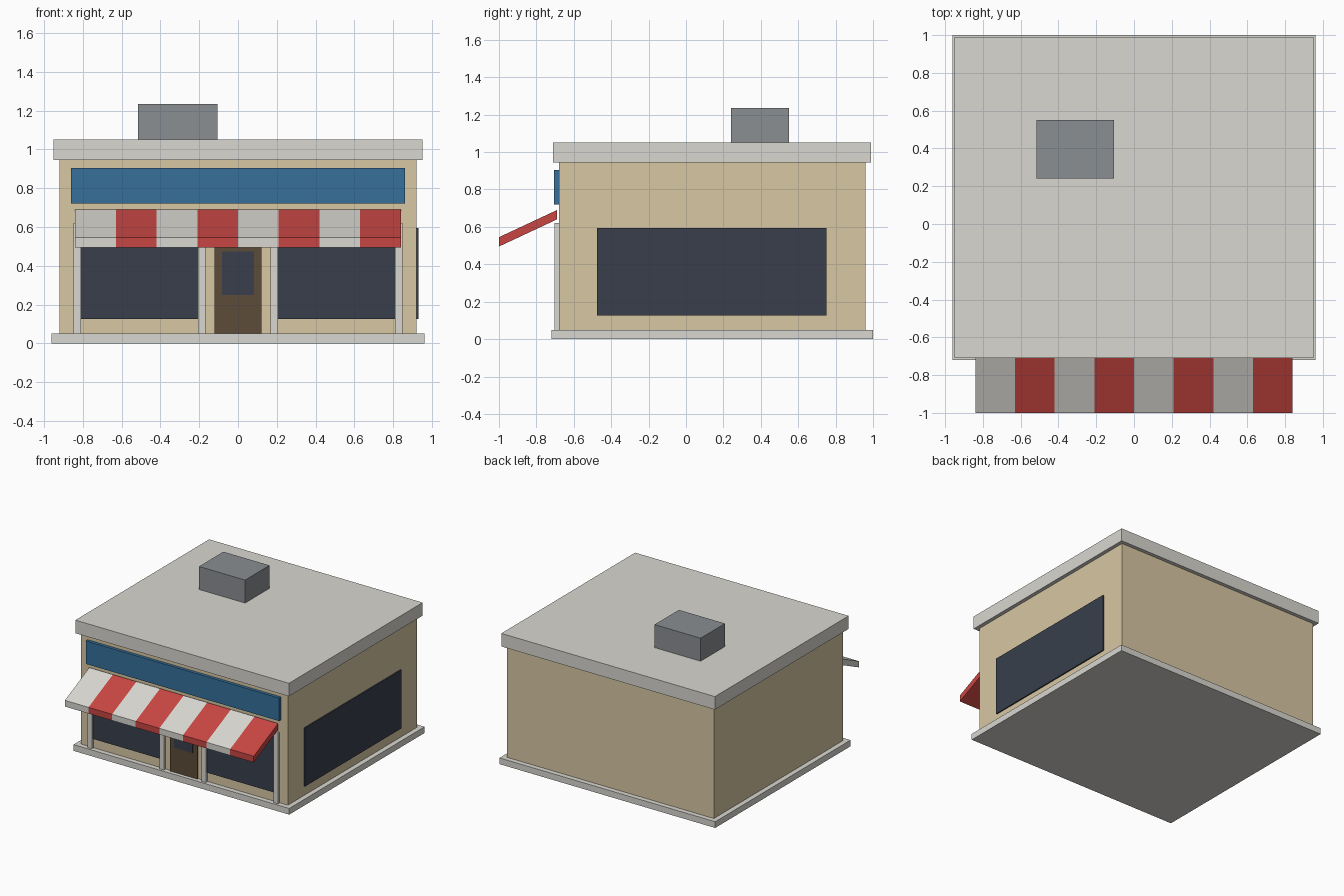
import bpy
import bmesh

if "Cube" in bpy.data.objects:
    bpy.data.objects.remove(bpy.data.objects["Cube"], do_unlink=True)


def material(name, rgb):
    """Flat material from an 8-bit sRGB colour."""
    lin = [((c / 255 + 0.055) / 1.055) ** 2.4 for c in rgb]
    m = bpy.data.materials.new(name)
    m.use_nodes = True
    m.diffuse_color = (*lin, 1)
    bsdf = m.node_tree.nodes["Principled BSDF"]
    bsdf.inputs["Base Color"].default_value = (*lin, 1)
    return m


sand = material("sand wall", (216, 199, 163))
pale = material("pale concrete", (216, 215, 208))
glass = material("dark glass", (56, 63, 76))
brown = material("brown door", (92, 76, 56))
blue = material("blue sign", (54, 112, 155))
red = material("awning red", (200, 70, 66))
grey = material("metal grey", (138, 142, 146))


def prism(name, profile, x0, x1, mat):
    """Extrude a (y, z) outline from x0 to x1."""
    bm = bmesh.new()
    face = bm.faces.new([bm.verts.new((x0, y, z)) for y, z in profile])
    ext = bmesh.ops.extrude_face_region(bm, geom=[face])
    moved = [v for v in ext["geom"] if isinstance(v, bmesh.types.BMVert)]
    bmesh.ops.translate(bm, verts=moved, vec=(x1 - x0, 0, 0))
    bmesh.ops.recalc_face_normals(bm, faces=bm.faces)
    mesh = bpy.data.meshes.new(name)
    bm.to_mesh(mesh)
    bm.free()
    mesh.materials.append(mat)
    obj = bpy.data.objects.new(name, mesh)
    bpy.context.collection.objects.link(obj)
    return obj


def box(name, x, y, z, mat):
    outline = [(y[0], z[0]), (y[1], z[0]), (y[1], z[1]), (y[0], z[1])]
    return prism(name, outline, x[0], x[1], mat)


# Building shell
FRONT = -0.68
box("base_slab", (-0.96, 0.96), (-0.72, 1.0), (0, 0.05), pale)
box("walls", (-0.92, 0.92), (FRONT, 0.96), (0.05, 0.95), sand)
box("roof_slab", (-0.95, 0.95), (-0.71, 0.99), (0.945, 1.05), pale)
box("roof_unit", (-0.515, -0.105), (0.24, 0.55), (1.05, 1.235), grey)

# Shop front
box("sign_board", (-0.86, 0.86), (-0.705, FRONT), (0.72, 0.905), blue)
box("door", (-0.122, 0.122), (-0.69, FRONT), (0.05, 0.53), brown)
box("door_glass", (-0.082, 0.082), (-0.695, -0.69), (0.25, 0.475), glass)
for side, s in (("left", 1), ("right", -1)):
    box(side + "_front_window", sorted((s * 0.205, s * 0.81)), (-0.69, FRONT), (0.125, 0.6), glass)
    for place, x in (("inner", 0.187), ("outer", 0.828)):
        box(f"{side}_{place}_post", (s * x - 0.019, s * x + 0.019), (-0.702, FRONT), (0.05, 0.62), pale)

# Side window, on the left wall only
box("side_window", (0.92, 0.93), (-0.475, 0.75), (0.125, 0.595), glass)

# Striped awning
slope = [(-1.0, 0.495), (-0.69, 0.64), (-0.69, 0.69), (-1.0, 0.545)]
STRIPES, WIDTH = 8, 0.21
for i in range(STRIPES):
    x = -0.84 + i * WIDTH
    prism(f"awning_stripe_{i + 1}", slope, x, x + WIDTH, red if i % 2 else pale)
